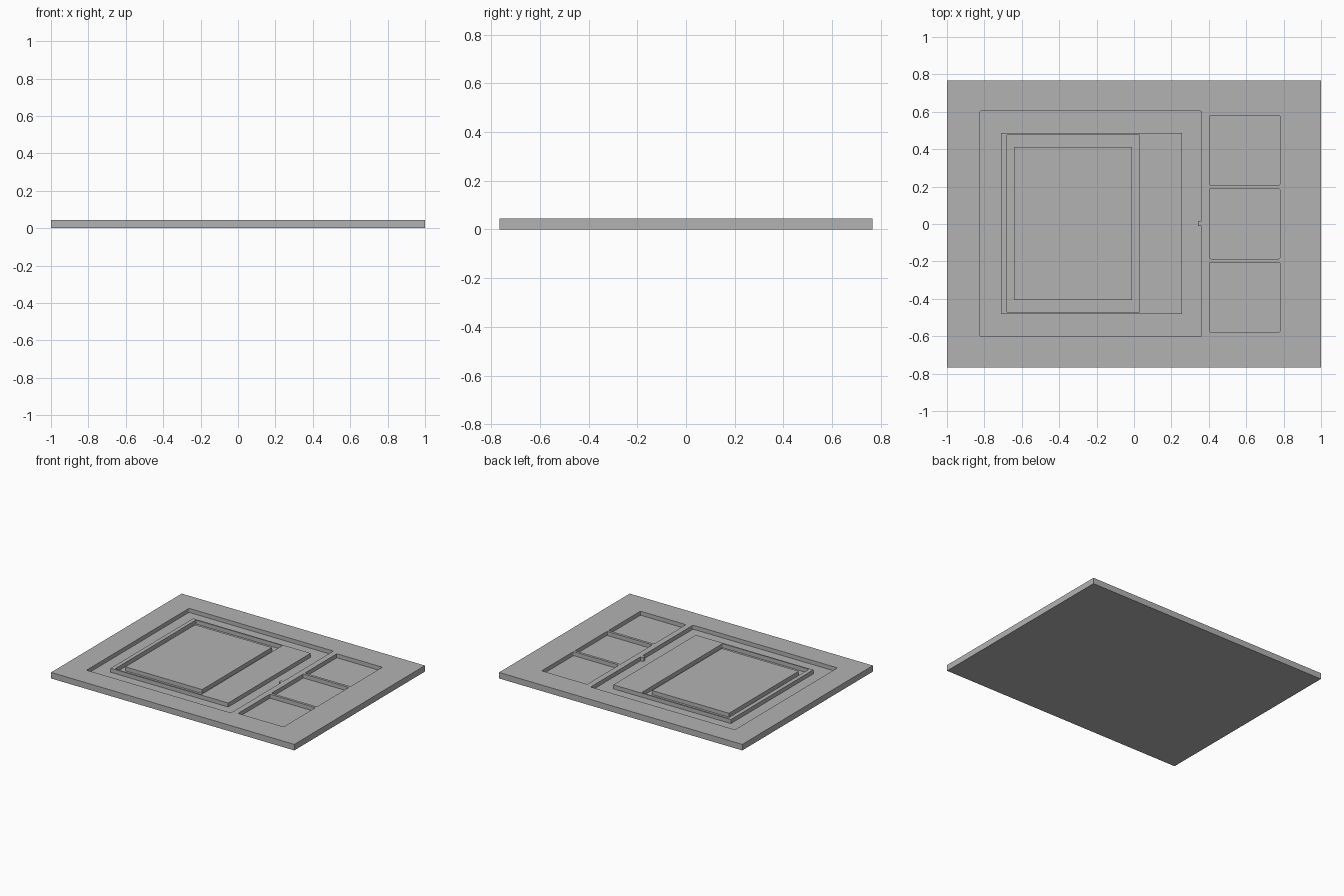
import bpy, bmesh
from math import cos, sin, pi

if "Cube" in bpy.data.objects:
    bpy.data.objects.remove(bpy.data.objects["Cube"])

TOP, FLOOR = 0.045, 0.015

grey = bpy.data.materials.new("light_grey")
grey.use_nodes = True
grey.diffuse_color = (0.45, 0.45, 0.45, 1)
grey.node_tree.nodes["Principled BSDF"].inputs["Base Color"].default_value = grey.diffuse_color


def block(name, x0, x1, y0, y1, z0, z1, radius=0.0):
    """Upright rectangular block, optionally with rounded vertical corners."""
    points = []
    steps = 3 if radius else 0
    corners = [(x1 - radius, y1 - radius), (x0 + radius, y1 - radius),
               (x0 + radius, y0 + radius), (x1 - radius, y0 + radius)]
    for i, (cx, cy) in enumerate(corners):
        for s in range(steps + 1):
            a = pi / 2 * (i + s / max(steps, 1))
            points.append((cx + radius * cos(a), cy + radius * sin(a), z0))
    bm = bmesh.new()
    face = bm.faces.new([bm.verts.new(p) for p in points])
    side = bmesh.ops.extrude_face_region(bm, geom=[face])["geom"]
    bmesh.ops.translate(bm, vec=(0, 0, z1 - z0),
                        verts=[v for v in side if isinstance(v, bmesh.types.BMVert)])
    bmesh.ops.recalc_face_normals(bm, faces=bm.faces)
    mesh = bpy.data.meshes.new(name)
    bm.to_mesh(mesh)
    bm.free()
    mesh.materials.append(grey)
    obj = bpy.data.objects.new(name, mesh)
    bpy.context.collection.objects.link(obj)
    return obj


def combine(operation, tool):
    """Apply one boolean step to the panel and drop the tool."""
    mod = panel.modifiers.new(tool.name, 'BOOLEAN')
    mod.operation, mod.solver, mod.object = operation, 'EXACT', tool
    graph = bpy.context.evaluated_depsgraph_get()
    mesh = bpy.data.meshes.new_from_object(panel.evaluated_get(graph))
    panel.modifiers.clear()
    panel.data = mesh
    bpy.data.objects.remove(tool)


def cut(name, *bounds):
    combine('DIFFERENCE', block(name, *bounds, FLOOR, TOP + 0.05, 0.006))


def raise_up(name, *bounds, radius=0.0):
    combine('UNION', block(name, *bounds, FLOOR - 0.005, TOP, radius))


# Slab
panel = block("panel", -1, 1, -0.767, 0.767, 0, TOP)

# Large pocket, with a raised plateau, inner pocket and island nested inside
cut("large_pocket", -0.825, 0.362, -0.6, 0.603)
raise_up("plateau", -0.71, 0.257, -0.482, 0.487)
cut("inner_pocket", -0.68, 0.03, -0.472, 0.477)
raise_up("island", -0.642, -0.01, -0.407, 0.412)

# Small locating tab on the pocket wall
raise_up("tab", 0.342, 0.38, -0.012, 0.017, radius=0.006)

# Column of three square pockets
for i in range(3):
    y = -0.392 + 0.393 * i
    cut("square_pocket", 0.406, 0.78, y - 0.187, y + 0.187)
